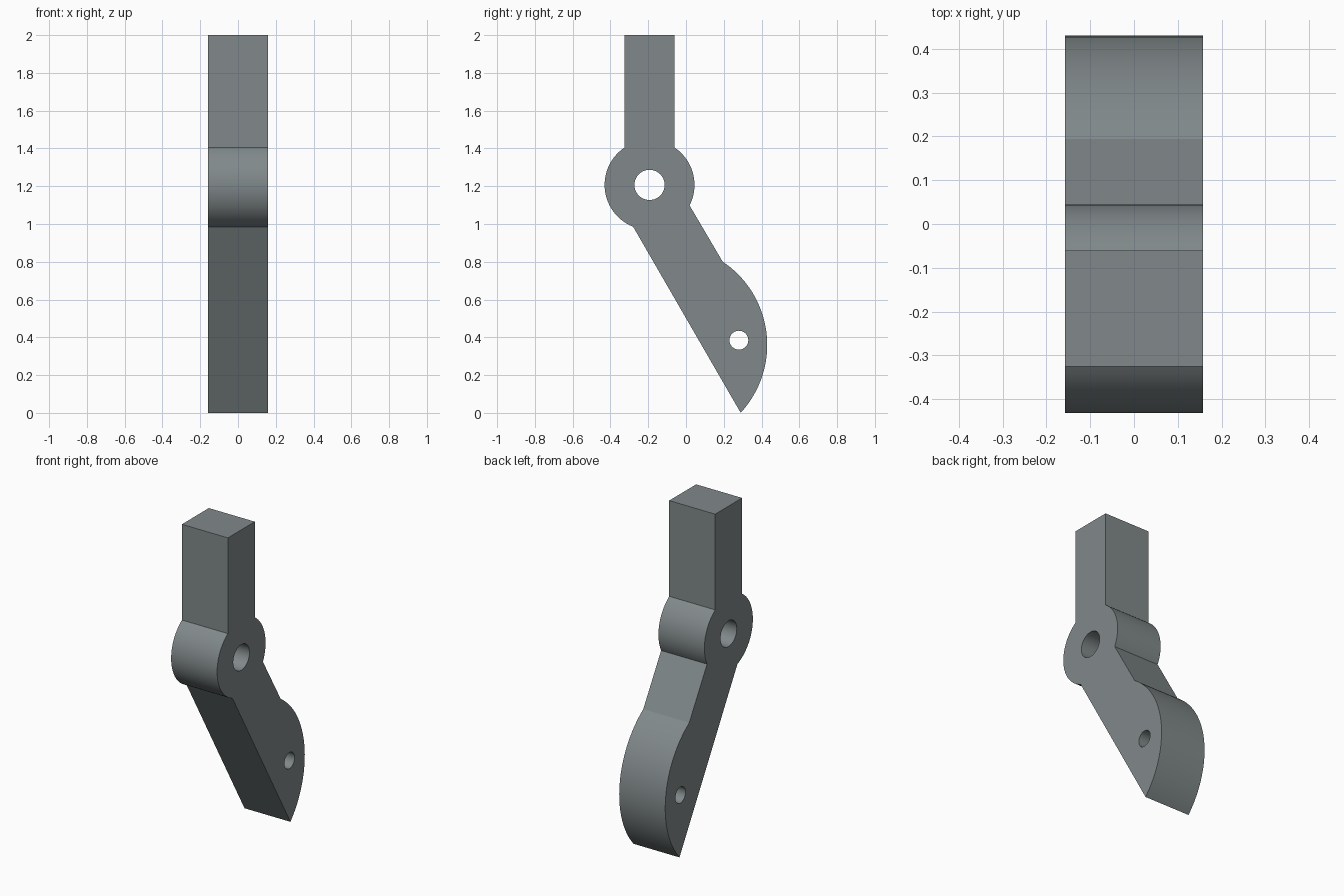
import bpy, bmesh, math
from mathutils import Vector

if "Cube" in bpy.data.objects:
    bpy.data.objects.remove(bpy.data.objects["Cube"])

HALF_W = 0.158                      # half thickness along x
PIVOT, PIVOT_R = (-0.193, 1.207), 0.238
BELLY, BELLY_R = (-0.10, 0.36), 0.53


def arc(center, radius, start, end, steps):
    """Points (y, z) along an arc, angles in radians."""
    return [(center[0] + radius * math.cos(start + (end - start) * i / steps),
             center[1] + radius * math.sin(start + (end - start) * i / steps))
            for i in range(steps + 1)]


def angle(center, point):
    return math.atan2(point[1] - center[1], point[0] - center[0])


def circle(center, radius, n):
    return arc(center, radius, 0, math.tau, n)[:-1]


def add_loop(bm, points):
    verts = [bm.verts.new((-HALF_W, y, z)) for y, z in points]
    for a, b in zip(verts, verts[1:] + verts[:1]):
        bm.edges.new((a, b))


# Outline: upright bar, round pivot, slanted arm, curved pointed tip
bar_l, bar_r = (-0.325, 1.405), (-0.061, 1.405)
arm_l, arm_r = (-0.28, 0.985), (0.018, 1.099)
bulge, tip = (0.193, 0.80), (0.29, 0.0)
outline = [(bar_l[0], 2.0)]
outline += arc(PIVOT, PIVOT_R, angle(PIVOT, bar_l), angle(PIVOT, arm_l) + math.tau, 28)
outline += arc(BELLY, BELLY_R, angle(BELLY, tip), angle(BELLY, bulge), 32)
outline += arc(PIVOT, PIVOT_R, angle(PIVOT, arm_r), angle(PIVOT, bar_r), 24)
outline += [(bar_r[0], 2.0)]

# Fill the outline around the two pin holes, then extrude across x
bm = bmesh.new()
add_loop(bm, outline)
add_loop(bm, circle(PIVOT, 0.08, 40))
add_loop(bm, circle((0.28, 0.385), 0.05, 32))
bmesh.ops.triangle_fill(bm, use_beauty=True, edges=bm.edges[:], normal=Vector((1, 0, 0)))
out = bmesh.ops.extrude_face_region(bm, geom=bm.faces[:], use_keep_orig=True)
new_verts = [g for g in out["geom"] if isinstance(g, bmesh.types.BMVert)]
bmesh.ops.translate(bm, verts=new_verts, vec=(2 * HALF_W, 0, 0))
bmesh.ops.recalc_face_normals(bm, faces=bm.faces[:])

mesh = bpy.data.meshes.new("bent_lever")
bm.to_mesh(mesh)
bm.free()
lever = bpy.data.objects.new("bent_lever", mesh)
bpy.context.collection.objects.link(lever)

# Single grey metal colour
grey = bpy.data.materials.new("steel_grey")
grey.diffuse_color = (0.22, 0.25, 0.255, 1)
grey.use_nodes = True
grey.node_tree.nodes["Principled BSDF"].inputs["Base Color"].default_value = grey.diffuse_color
mesh.materials.append(grey)

bpy.context.view_layer.objects.active = lever
lever.select_set(True)
bpy.ops.object.shade_smooth_by_angle(angle=math.radians(20))
